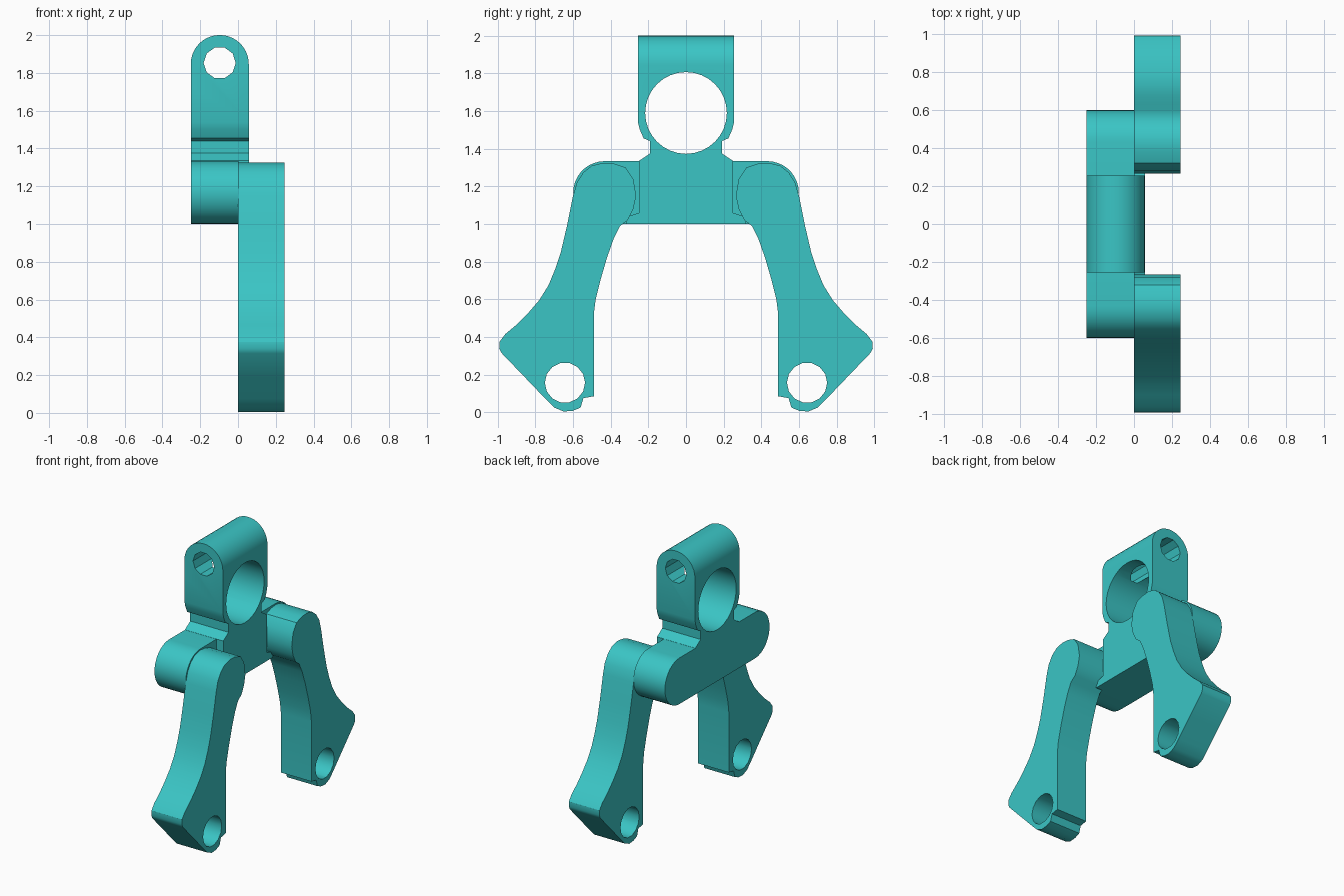
import bpy, bmesh, math

if "Cube" in bpy.data.objects:
    bpy.data.objects.remove(bpy.data.objects["Cube"])

teal = bpy.data.materials.new("teal")
teal.diffuse_color = (0.043, 0.56, 0.56, 1)
teal.use_nodes = True
teal.node_tree.nodes["Principled BSDF"].inputs["Base Color"].default_value = teal.diffuse_color


def prism(name, pts, lo, hi, axis):
    """Extrude a 2D outline: axis 'x' takes (y, z) points, axis 'y' takes (x, z) points."""
    bm = bmesh.new()
    place = (lambda a, b: (lo, a, b)) if axis == 'x' else (lambda a, b: (a, lo, b))
    face = bm.faces.new([bm.verts.new(place(a, b)) for a, b in pts])
    ext = bmesh.ops.extrude_face_region(bm, geom=[face])
    d = (hi - lo, 0, 0) if axis == 'x' else (0, hi - lo, 0)
    bmesh.ops.translate(bm, vec=d, verts=[v for v in ext['geom'] if isinstance(v, bmesh.types.BMVert)])
    bmesh.ops.recalc_face_normals(bm, faces=bm.faces)
    mesh = bpy.data.meshes.new(name)
    bm.to_mesh(mesh)
    bm.free()
    mesh.materials.append(teal)
    ob = bpy.data.objects.new(name, mesh)
    bpy.context.collection.objects.link(ob)
    return ob


def arc(ca, cb, r, start, end, n):
    return [(ca + r * math.cos(math.radians(start + (end - start) * i / n)),
             cb + r * math.sin(math.radians(start + (end - start) * i / n))) for i in range(n + 1)]


def circle(ca, cb, r, n):
    return arc(ca, cb, r, 0, 360, n)[:-1]


def combine(ob, other, op):
    """Apply a boolean and remove the helper."""
    bpy.context.view_layer.objects.active = ob
    mod = ob.modifiers.new("bool", 'BOOLEAN')
    mod.operation, mod.solver, mod.object = op, 'EXACT', other
    bpy.ops.object.modifier_apply(modifier=mod.name)
    bpy.data.objects.remove(other)


def smooth(ob):
    bpy.ops.object.select_all(action='DESELECT')
    ob.select_set(True)
    bpy.context.view_layer.objects.active = ob
    bpy.ops.object.shade_smooth_by_angle(angle=math.radians(30))


# Clamp head with neck: side outline trimmed by a round-topped front outline
half = [(0.25, 1.30), (0.25, 1.335), (0.19, 1.375), (0.19, 1.44), (0.225, 1.455),
        (0.245, 1.50), (0.255, 1.54), (0.255, 2.05)]
head = prism("clamp_head", half + [(-y, z) for y, z in reversed(half)], -0.25, 0.057, 'x')
front = [(-0.25, 1.2)] + [(0.057, 1.2)] + arc(-0.0965, 1.847, 0.1535, 0, 180, 20)
combine(head, prism("head_trim", front, -0.4, 0.4, 'y'), 'INTERSECT')

# Crossbar with round ends, and the raised middle pad
bar_outline = arc(0.432, 1.167, 0.167, -90, 90, 18) + arc(-0.432, 1.167, 0.167, 90, 270, 18)
bar = prism("crossbar", bar_outline, -0.25, 0.002, 'x')
pad = [(0.32, 1.0), (0.31, 1.04), (0.25, 1.06), (0.25, 1.334)]
middle = prism("middle_pad", pad + [(-y, z) for y, z in reversed(pad)], -0.2, 0.057, 'x')
combine(bar, middle, 'UNION')
combine(bar, head, 'UNION')

# Large bore across the head, small pivot hole front to back
combine(bar, prism("bore", circle(0, 1.59, 0.217, 32), -0.5, 0.5, 'x'), 'DIFFERENCE')
combine(bar, prism("pivot_hole", circle(-0.097, 1.853, 0.085, 10), -0.5, 0.5, 'y'), 'DIFFERENCE')
bar.name = "crossbar_and_head"
smooth(bar)

# Legs with flared feet and a hole near the bottom
leg_outline = [
    (0.265, 1.15), (0.28, 1.08), (0.31, 1.02), (0.35, 0.99), (0.385, 0.92), (0.42, 0.82),
    (0.455, 0.70), (0.48, 0.60), (0.49, 0.52), (0.49, 0.085), (0.545, 0.075), (0.56, 0.025),
    (0.60, 0.008), (0.65, 0.004), (0.70, 0.025), (0.75, 0.075), (0.86, 0.19), (0.98, 0.315),
    (0.992, 0.34), (0.99, 0.375), (0.96, 0.415), (0.90, 0.465), (0.84, 0.525), (0.78, 0.595),
    (0.73, 0.675), (0.695, 0.76), (0.665, 0.85), (0.63, 1.0), (0.60, 1.15), (0.58, 1.22),
    (0.545, 1.275), (0.50, 1.31), (0.44, 1.325), (0.38, 1.32), (0.32, 1.30), (0.28, 1.24)]
for side, label in ((1, "back_leg"), (-1, "front_leg")):
    leg = prism(label, [(side * y, z) for y, z in leg_outline], 0.0, 0.245, 'x')
    hole = prism("foot_hole", circle(side * 0.643, 0.157, 0.107, 14), -0.5, 0.5, 'x')
    combine(leg, hole, 'DIFFERENCE')
    smooth(leg)
